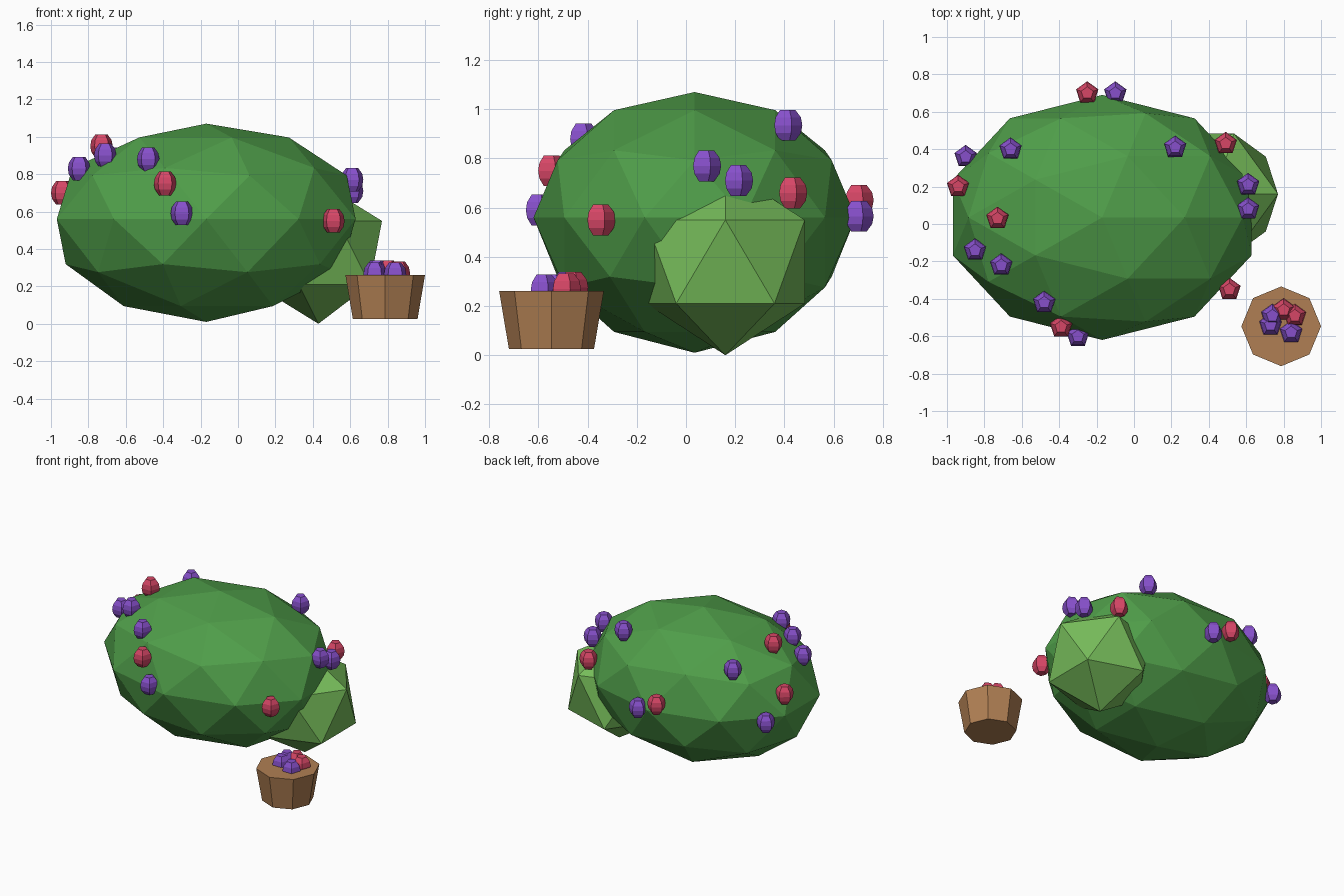
import bpy
import bmesh
from math import sin, cos, pi

cube = bpy.data.objects.get("Cube")
if cube:
    bpy.data.objects.remove(cube, do_unlink=True)


def make_material(name, rgb):
    """Flat material from 0-255 display colour, stored as linear."""
    linear = [((c / 255 + 0.055) / 1.055) ** 2.4 for c in rgb] + [1.0]
    mat = bpy.data.materials.new(name)
    mat.use_nodes = True
    mat.diffuse_color = linear
    bsdf = next(n for n in mat.node_tree.nodes if n.type == 'BSDF_PRINCIPLED')
    bsdf.inputs["Base Color"].default_value = linear
    return mat


dark_leaf = make_material("dark leaf green", (79, 157, 73))
light_leaf = make_material("light leaf green", (118, 188, 90))
wood = make_material("basket brown", (176, 127, 83))
red = make_material("berry red", (214, 70, 102))
purple = make_material("berry purple", (135, 80, 203))


def add_object(name, bm, mat, location):
    bmesh.ops.recalc_face_normals(bm, faces=bm.faces[:])
    mesh = bpy.data.meshes.new(name)
    bm.to_mesh(mesh)
    bm.free()
    mesh.materials.append(mat)
    obj = bpy.data.objects.new(name, mesh)
    obj.location = location
    bpy.context.collection.objects.link(obj)
    return obj


def add_bush(name, mat, location, radii, detail, bulge=0.0):
    bm = bmesh.new()
    bmesh.ops.create_icosphere(bm, subdivisions=detail, radius=1)
    for v in bm.verts:
        lift = bulge * (1 - v.co.z ** 2)
        v.co = [c * r for c, r in zip(v.co, radii)]
        v.co.z += lift
    return add_object(name, bm, mat, location)


def add_turned(name, mat, location, profile, sides):
    """Closed faceted solid from (radius, height) rings, one corner at +y."""
    bm = bmesh.new()
    rings = []
    for r, z in profile:
        angles = [pi / 2 + 2 * pi * i / sides for i in range(sides)]
        rings.append([bm.verts.new((r * cos(a), r * sin(a), z)) for a in angles])
    for low, high in zip(rings, rings[1:]):
        for i in range(sides):
            j = (i + 1) % sides
            bm.faces.new((low[i], low[j], high[j], high[i]))
    bm.faces.new(rings[0][::-1])
    bm.faces.new(rings[-1])
    return add_object(name, bm, mat, location)


# Bushes
add_bush("large_bush", dark_leaf, (-0.17, 0.035, 0.54), (0.84, 0.655, 0.53), 2, 0.02)
add_bush("small_bush", light_leaf, (0.43, 0.16, 0.38), (0.38, 0.38, 0.38), 1)

# Basket
add_turned("basket", wood, (0.787, -0.547, 0), [(0.173, 0.025), (0.213, 0.262)], 8)

# Berries on the bush and heaped in the basket
berry_profile = [(0.034, -0.063), (0.057, -0.032), (0.063, 0), (0.057, 0.032), (0.034, 0.063)]
red_spots = [
    (-0.25, 0.70, 0.63), (-0.94, 0.20, 0.70), (-0.73, 0.03, 0.95),
    (-0.39, -0.55, 0.75), (0.51, -0.35, 0.55), (0.49, 0.43, 0.66),
    (0.80, -0.46, 0.275), (0.86, -0.49, 0.27),
]
purple_spots = [
    (-0.10, 0.70, 0.565), (-0.90, 0.36, 0.54), (-0.66, 0.40, 0.88),
    (-0.85, -0.14, 0.83), (-0.71, -0.22, 0.90), (-0.48, -0.42, 0.88),
    (-0.30, -0.60, 0.59), (0.61, 0.08, 0.77), (0.61, 0.21, 0.71),
    (0.22, 0.41, 0.935),
    (0.74, -0.49, 0.275), (0.73, -0.54, 0.265), (0.84, -0.58, 0.265),
]
for label, mat, spots in (("red_berry", red, red_spots), ("purple_berry", purple, purple_spots)):
    for n, spot in enumerate(spots, 1):
        add_turned(f"{label}_{n}", mat, spot, berry_profile, 5)
